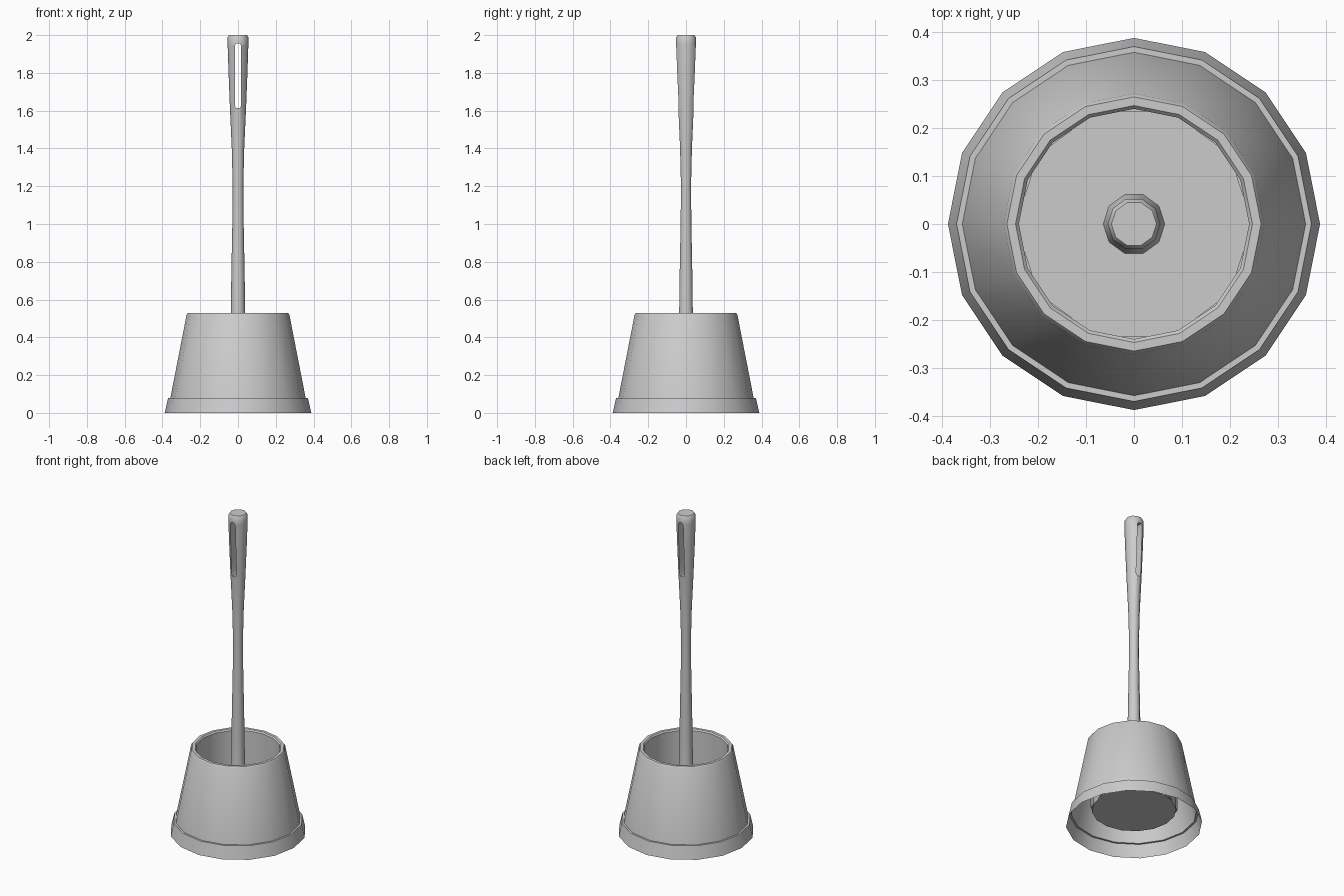
import bpy, bmesh, math

if "Cube" in bpy.data.objects:
    bpy.data.objects.remove(bpy.data.objects["Cube"])


def finish(name, bm, angle=40):
    bmesh.ops.recalc_face_normals(bm, faces=bm.faces)
    mesh = bpy.data.meshes.new(name)
    bm.to_mesh(mesh)
    bm.free()
    mesh.shade_smooth()
    mesh.set_sharp_from_angle(angle=math.radians(angle))
    obj = bpy.data.objects.new(name, mesh)
    bpy.context.collection.objects.link(obj)
    return obj


def lathe(name, profile, sides, cap_start=True, cap_end=True):
    """Spin (radius, z) points around the z axis."""
    bm = bmesh.new()
    rings = []
    for r, z in profile:
        rings.append([bm.verts.new((r * math.cos(2 * math.pi * i / sides),
                                    r * math.sin(2 * math.pi * i / sides), z))
                      for i in range(sides)])
    for a, b in zip(rings, rings[1:]):
        for i in range(sides):
            j = (i + 1) % sides
            bm.faces.new((a[i], a[j], b[j], b[i]))
    if cap_start:
        bm.faces.new(rings[0][::-1])
    if cap_end:
        bm.faces.new(rings[-1])
    return finish(name, bm)


# Holder: flared foot, tapered shell, rounded rim and inner cup, open underneath
lathe("holder", [(0.388, 0), (0.37, 0.08), (0.358, 0.08), (0.272, 0.52),
                 (0.265, 0.53), (0.247, 0.53), (0.24, 0.522), (0.24, 0.093)],
      16, cap_start=False)

# Brush head resting in the cup
lathe("brush_head", [(0.247, 0.10), (0.247, 0.20)], 10)

# Handle: waisted shaft with a bevelled top
handle = lathe("handle", [(0.066, 0.19), (0.055, 0.25), (0.043, 0.36), (0.038, 0.53),
                          (0.035, 0.75), (0.03, 1.0), (0.028, 1.2), (0.033, 1.4),
                          (0.043, 1.62), (0.05, 1.8), (0.055, 1.95), (0.055, 1.988),
                          (0.047, 2.0)], 10)

# Hanging slot cut through the handle from front to back
w, low, high = 0.017, 1.61, 1.96
outline = [(-w, low + w), (-w * 0.6, low + 0.004), (w * 0.6, low + 0.004), (w, low + w),
           (w, high - w), (w * 0.6, high - 0.004), (-w * 0.6, high - 0.004), (-w, high - w)]
bm = bmesh.new()
face = bm.faces.new([bm.verts.new((x, -0.1, z)) for x, z in outline])
side = bmesh.ops.extrude_face_region(bm, geom=[face])["geom"]
bmesh.ops.translate(bm, vec=(0, 0.2, 0),
                    verts=[v for v in side if isinstance(v, bmesh.types.BMVert)])
cutter = finish("slot_cutter", bm)
cutter.hide_render = True
cutter.display_type = 'WIRE'

cut = handle.modifiers.new("slot", 'BOOLEAN')
cut.operation = 'DIFFERENCE'
cut.solver = 'EXACT'
cut.object = cutter

# Apply the cut and drop the cutter
bpy.context.view_layer.objects.active = handle
handle.select_set(True)
bpy.ops.object.modifier_apply(modifier=cut.name)
bpy.data.objects.remove(cutter)
handle.data.set_sharp_from_angle(angle=math.radians(40))
